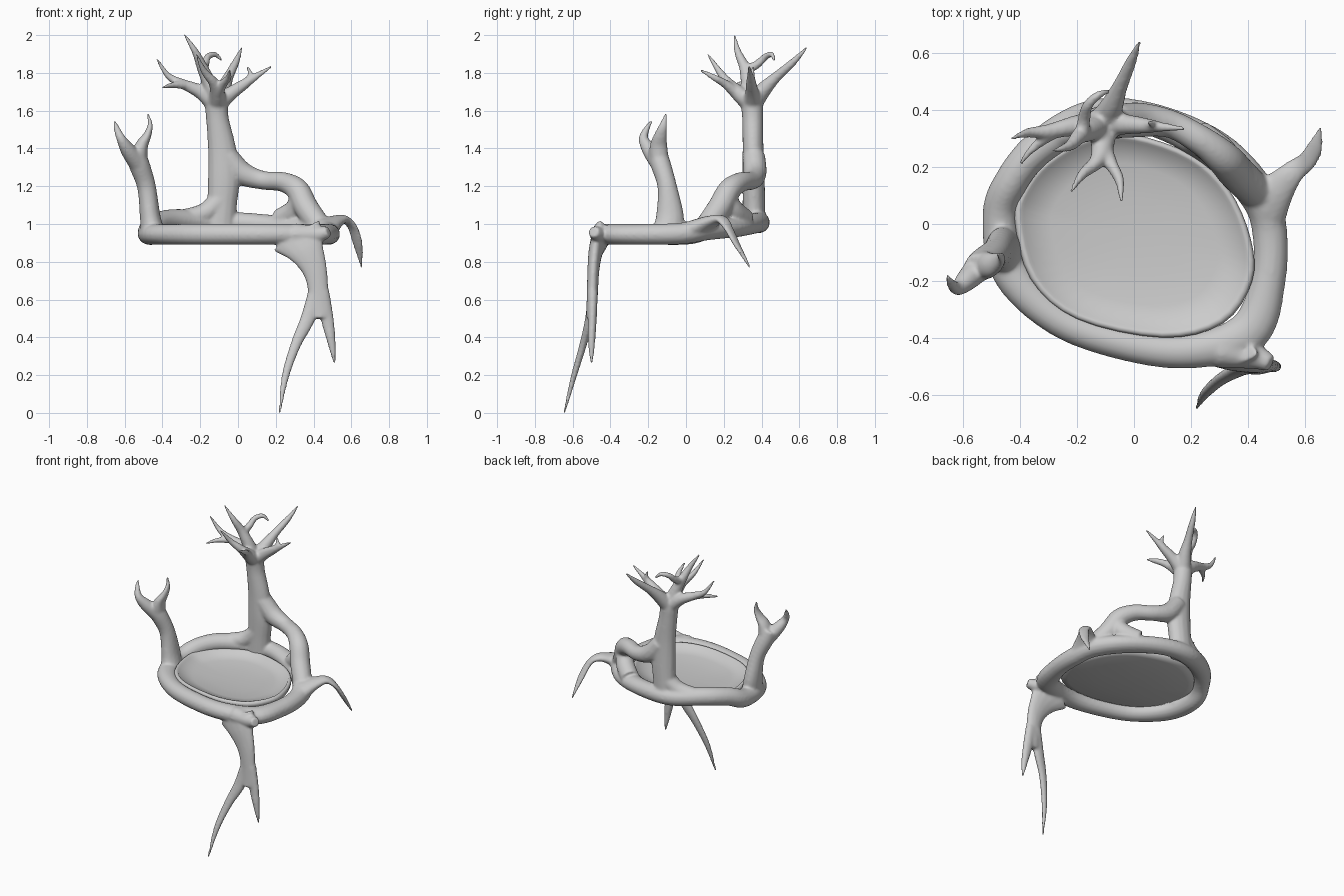
import bpy, bmesh, math
from mathutils import Vector

bm = bmesh.new()


def resample(pts, closed, n=6):
    """Catmull-Rom through rows of (x, y, z, width, thickness)."""
    c, out = len(pts), []
    for i in range(c if closed else c - 1):
        if closed:
            p = [pts[(i + k) % c] for k in (-1, 0, 1, 2)]
        else:
            p = [pts[min(max(i + k, 0), c - 1)] for k in (-1, 0, 1, 2)]
        for s in range(n):
            t = s / n
            out.append([0.5 * (2*b + (d-a)*t + (2*a-5*b+4*d-e)*t*t + (3*b-a-3*d+e)*t**3)
                        for a, b, d, e in zip(*p)])
    if not closed:
        out.append(list(pts[-1]))
    return out


def tube(pts, flat=(0, 1, 0), closed=False, sides=14):
    """Tapered limb; 'flat' is the direction of the thickness radius."""
    pts = [p if len(p) == 5 else (*p, p[3]) for p in pts]
    rows = resample(pts, closed)
    pos = [Vector(r[:3]) for r in rows]
    n, rings = len(rows), []
    for i, r in enumerate(rows):
        if closed:
            tan = pos[(i + 1) % n] - pos[i - 1]
        else:
            tan = pos[min(i + 1, n - 1)] - pos[max(i - 1, 0)]
        tan.normalize()
        u = tan.cross(Vector(flat)).normalized()
        v = u.cross(tan).normalized()
        a = [2 * math.pi * k / sides for k in range(sides)]
        rings.append([bm.verts.new(pos[i] + u * max(r[3], .006) * math.cos(t)
                                   + v * max(r[4], .006) * math.sin(t)) for t in a])
    for i in range(n if closed else n - 1):
        A, B = rings[i], rings[(i + 1) % n]
        for k in range(sides):
            j = (k + 1) % sides
            bm.faces.new((A[k], A[j], B[j], B[k]))
    if not closed:
        bm.faces.new(rings[0][::-1])
        bm.faces.new(rings[-1])


# seat ring
tube([(-.47, .03, .955, .062, .062), (-.43, -.17, .945, .068, .056), (-.26, -.34, .945, .057, .056),
      (-.02, -.425, .945, .057, .056), (.2, -.445, .945, .062, .056), (.4, -.38, .945, .075, .056),
      (.47, -.2, .945, .062, .056), (.475, -.02, .95, .062, .058), (.43, .11, .975, .068, .062),
      (.28, .265, .985, .068, .055), (.05, .37, 1.005, .058, .055), (-.15, .37, 1.01, .065, .06),
      (-.33, .27, 1.02, .062, .06), (-.43, .15, 1.0, .06, .06)], (0, 0, 1), closed=True)

# trunk, with its flared foot
tube([(-.1, .36, .98, .09, .06), (-.085, .36, 1.1, .08, .06), (-.075, .357, 1.25, .085, .06),
      (-.085, .355, 1.4, .075, .056), (-.108, .353, 1.55, .061, .056), (-.115, .35, 1.64, .06, .058),
      (-.115, .35, 1.69, .04, .04)])
tube([(-.28, .31, 1.03, .05), (-.17, .345, 1.06, .055), (-.08, .36, 1.14, .06)], (0, 0, 1))

# arched brace between trunk and ring
tube([(-.06, .36, 1.36, .06), (.02, .365, 1.27, .062), (.13, .35, 1.232, .05), (.24, .29, 1.222, .053),
      (.315, .23, 1.18, .062), (.36, .18, 1.09, .065), (.43, .11, .99, .062)], (.5, .8, .1))
tube([(.22, .31, 1.02, .06), (.3, .25, 1.07, .06), (.33, .21, 1.14, .055)], (.5, .8, .1))

# crown branches
H = (-.115, .35, 1.63, .052)
crown = [
    [H, (-.08, .41, 1.71, .042), (-.05, .48, 1.78, .028), (-.01, .57, 1.86, .02), (.02, .64, 1.935, .007)],
    [H, (-.15, .33, 1.74, .04), (-.19, .31, 1.83, .03), (-.225, .275, 1.91, .02), (-.285, .255, 2.005, .007)],
    [(-.18, .315, 1.82, .026), (-.175, .37, 1.84, .023), (-.16, .42, 1.885, .019),
     (-.12, .455, 1.897, .015), (-.085, .465, 1.865, .008)],
    [H, (-.2, .345, 1.7, .038), (-.3, .325, 1.745, .026), (-.37, .32, 1.785, .018), (-.43, .30, 1.875, .007)],
    [(-.27, .33, 1.735, .026), (-.35, .27, 1.735, .016), (-.4, .21, 1.72, .008)],
    [H, (-.11, .28, 1.69, .042), (-.13, .22, 1.75, .028), (-.18, .175, 1.81, .019), (-.22, .115, 1.9, .007)],
    [(-.11, .27, 1.69, .034), (-.08, .21, 1.74, .024), (-.05, .15, 1.775, .018), (-.045, .075, 1.815, .007)],
    [H, (-.04, .35, 1.69, .038), (.04, .345, 1.745, .028), (.1, .34, 1.785, .018), (.18, .335, 1.835, .007)],
    [(.04, .345, 1.745, .026), (.065, .35, 1.785, .016), (.05, .355, 1.835, .007)]]
for b in crown:
    tube(b, (.2, .3, .93) if abs(b[-1][1] - .3) < .1 and b[-1][2] < 1.8 else (.31, .77, -.55))

# left upright with forked tips
tube([(-.45, -.1, .95, .065, .08), (-.465, -.085, 1.04, .055, .075), (-.485, -.1, 1.2, .05, .052),
      (-.525, -.135, 1.32, .056, .054), (-.55, -.155, 1.39, .05, .05)])
tube([(-.53, -.14, 1.32, .05), (-.585, -.195, 1.395, .04), (-.618, -.225, 1.45, .026),
      (-.64, -.21, 1.5, .018), (-.655, -.18, 1.548, .007)], (.6, -.8, 0))
tube([(-.53, -.14, 1.32, .05), (-.512, -.145, 1.41, .036, .048), (-.48, -.135, 1.47, .022, .035),
      (-.465, -.12, 1.525, .014, .022), (-.478, -.105, 1.585, .007)])

# drooping side branch
tube([(.455, .07, .975, .1, .055), (.51, .13, 1.01, .062, .035), (.56, .185, 1.025, .042, .022),
      (.605, .22, .985, .036, .016), (.635, .27, .89, .03, .014), (.655, .34, .768, .007)], (.1, .1, 1))

# front leg, flat and forked
tube([(.31, -.45, .94, .15, .045), (.36, -.477, .86, .1, .038), (.405, -.49, .76, .068, .032),
      (.425, -.495, .65, .056, .03), (.43, -.5, .54, .065, .028), (.43, -.505, .5, .05, .025)])
tube([(.45, -.494, .64, .035, .028), (.472, -.496, .5, .035, .024), (.494, -.5, .38, .024, .02),
      (.512, -.5, .262, .008)])
tube([(.41, -.492, .64, .04, .028), (.37, -.51, .5, .04, .024), (.305, -.545, .36, .029, .02),
      (.25, -.595, .19, .021, .016), (.22, -.645, -.002, .007)])
tube([(.3, -.445, .945, .06), (.42, -.465, .945, .045), (.48, -.49, .96, .03)], (0, 0, 1))

# fuse all limbs into one smooth frame
bmesh.ops.recalc_face_normals(bm, faces=bm.faces)
mesh = bpy.data.meshes.new("branch_frame")
bm.to_mesh(mesh)
bm.free()
frame = bpy.data.objects.new("branch_frame", mesh)
bpy.context.collection.objects.link(frame)
rm = frame.modifiers.new("fuse", 'REMESH')
rm.mode, rm.voxel_size, rm.use_smooth_shade = 'VOXEL', .008, True
sm = frame.modifiers.new("blend", 'SMOOTH')
sm.factor, sm.iterations = .5, 10

# dished seat panel, following the inside of the ring
rim = [(-.415, .02), (-.36, -.19), (-.2, -.33), (.1, -.395), (.31, -.345), (.41, -.2), (.405, -.05),
       (.33, .12), (.2, .24), (0, .31), (-.16, .305), (-.31, .22), (-.39, .12)]
outline = resample([(x, y, 0, 0, 0) for x, y in rim], True, 4)
sb = bmesh.new()
loops = []
for s, z in [(1, .965), (1.01, .985), (.99, 1.0), (.95, .998), (.93, .985), (.7, .968), (.4, .958), (.12, .955),
             (.12, .93), (.5, .935), (.9, .955)]:
    loops.append([sb.verts.new((p[0] * s, -.035 + (p[1] + .035) * s, z)) for p in outline])
m = len(outline)
for i, A in enumerate(loops):
    B = loops[(i + 1) % len(loops)]
    if i == 7:
        sb.faces.new(A)
        sb.faces.new(B)
        continue
    for k in range(m):
        j = (k + 1) % m
        sb.faces.new((A[k], A[j], B[j], B[k]))
bmesh.ops.recalc_face_normals(sb, faces=sb.faces)
seat_mesh = bpy.data.meshes.new("seat")
sb.to_mesh(seat_mesh)
sb.free()
seat = bpy.data.objects.new("seat", seat_mesh)
bpy.context.collection.objects.link(seat)
for p in seat_mesh.polygons:
    p.use_smooth = True
